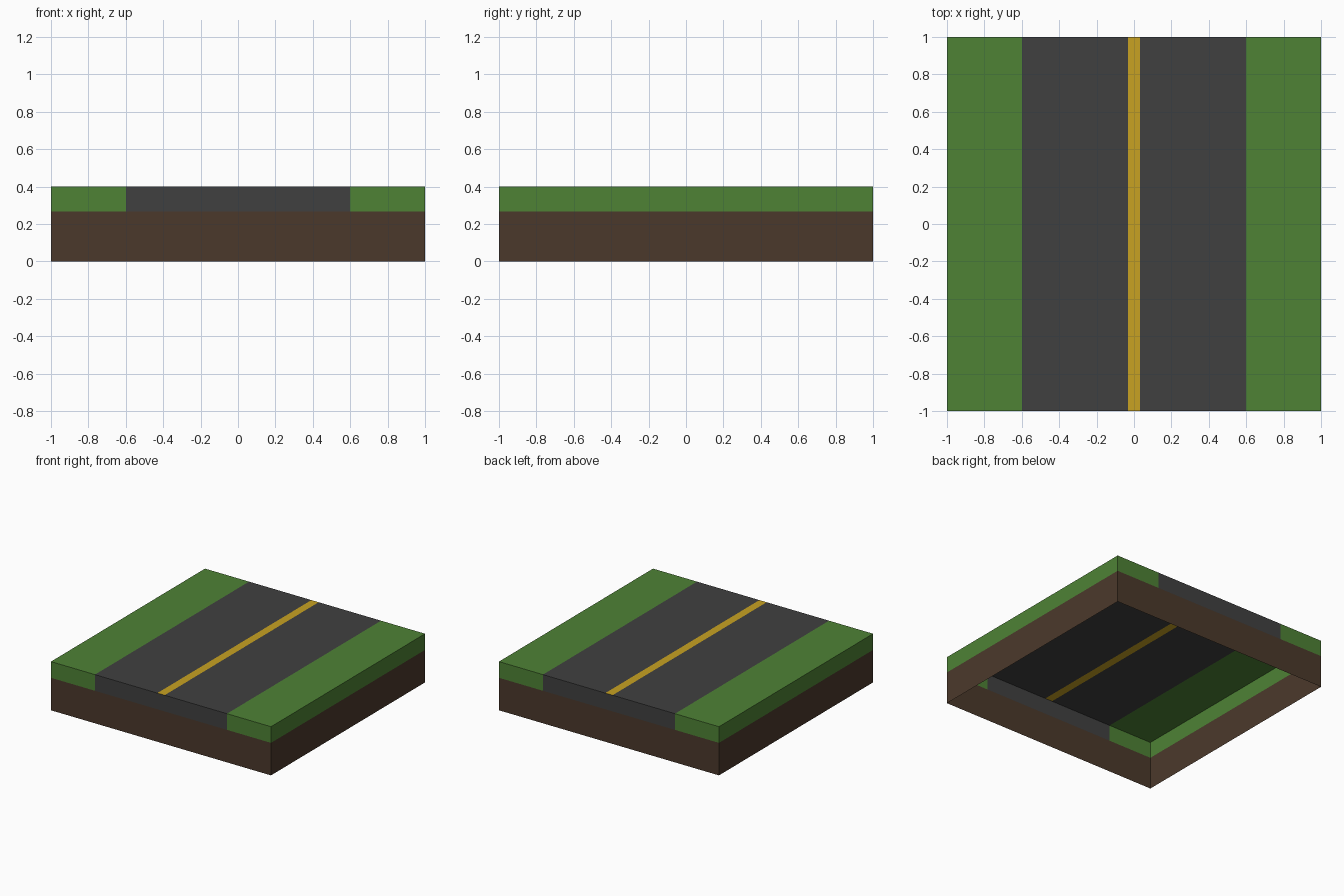
import bpy, bmesh

if "Cube" in bpy.data.objects:
    bpy.data.objects.remove(bpy.data.objects["Cube"])

H, MID = 0.4, 0.267      # top height, top of the soil
ROAD, LINE = 0.6, 0.033  # half widths


def material(name, r, g, b):
    lin = [((c / 255 + 0.055) / 1.055) ** 2.4 for c in (r, g, b)]
    m = bpy.data.materials.new(name)
    m.diffuse_color = (*lin, 1)
    m.use_nodes = True
    m.node_tree.nodes["Principled BSDF"].inputs["Base Color"].default_value = m.diffuse_color
    return m


GRASS = material("grass green", 78, 130, 53)
ASPHALT = material("asphalt grey", 64, 64, 64)
PAINT = material("line yellow", 200, 162, 34)
SOIL = material("soil brown", 75, 57, 43)


def shell(name, mat, quads):
    """Open shell from outward-facing quads."""
    bm = bmesh.new()
    for q in quads:
        bm.faces.new([bm.verts.new(p) for p in q])
    bmesh.ops.remove_doubles(bm, verts=bm.verts, dist=1e-5)
    mesh = bpy.data.meshes.new(name)
    bm.to_mesh(mesh)
    bm.free()
    mesh.materials.append(mat)
    ob = bpy.data.objects.new(name, mesh)
    bpy.context.collection.objects.link(ob)


def top(x0, x1):
    return [(x0, -1, H), (x1, -1, H), (x1, 1, H), (x0, 1, H)]


def end(x0, x1, s, z0, z1):
    # wall facing s*y
    a, b = (x0, x1) if s < 0 else (x1, x0)
    return [(a, s, z0), (b, s, z0), (b, s, z1), (a, s, z1)]


def side(s, z0, z1):
    # wall facing s*x
    return [(s, -s, z0), (s, s, z0), (s, s, z1), (s, -s, z1)]


# Soil: four walls, open underneath
shell("soil_walls", SOIL, [f(s) for s in (-1, 1) for f in (
    lambda s: end(-1, 1, s, 0, MID), lambda s: side(s, 0, MID))])

# Grass verges on both sides
for name, s in (("left_verge", -1), ("right_verge", 1)):
    x0, x1 = sorted((s * ROAD, s))
    shell(name, GRASS, [top(x0, x1), side(s, MID, H),
                        end(x0, x1, -1, MID, H), end(x0, x1, 1, MID, H)])

# Road with its cut ends, leaving a slot for the line
shell("road", ASPHALT, [top(-ROAD, -LINE), top(LINE, ROAD),
                        end(-ROAD, ROAD, -1, MID, H), end(-ROAD, ROAD, 1, MID, H)])

# Painted centre line, flush with the road
shell("centre_line", PAINT, [top(-LINE, LINE)])
